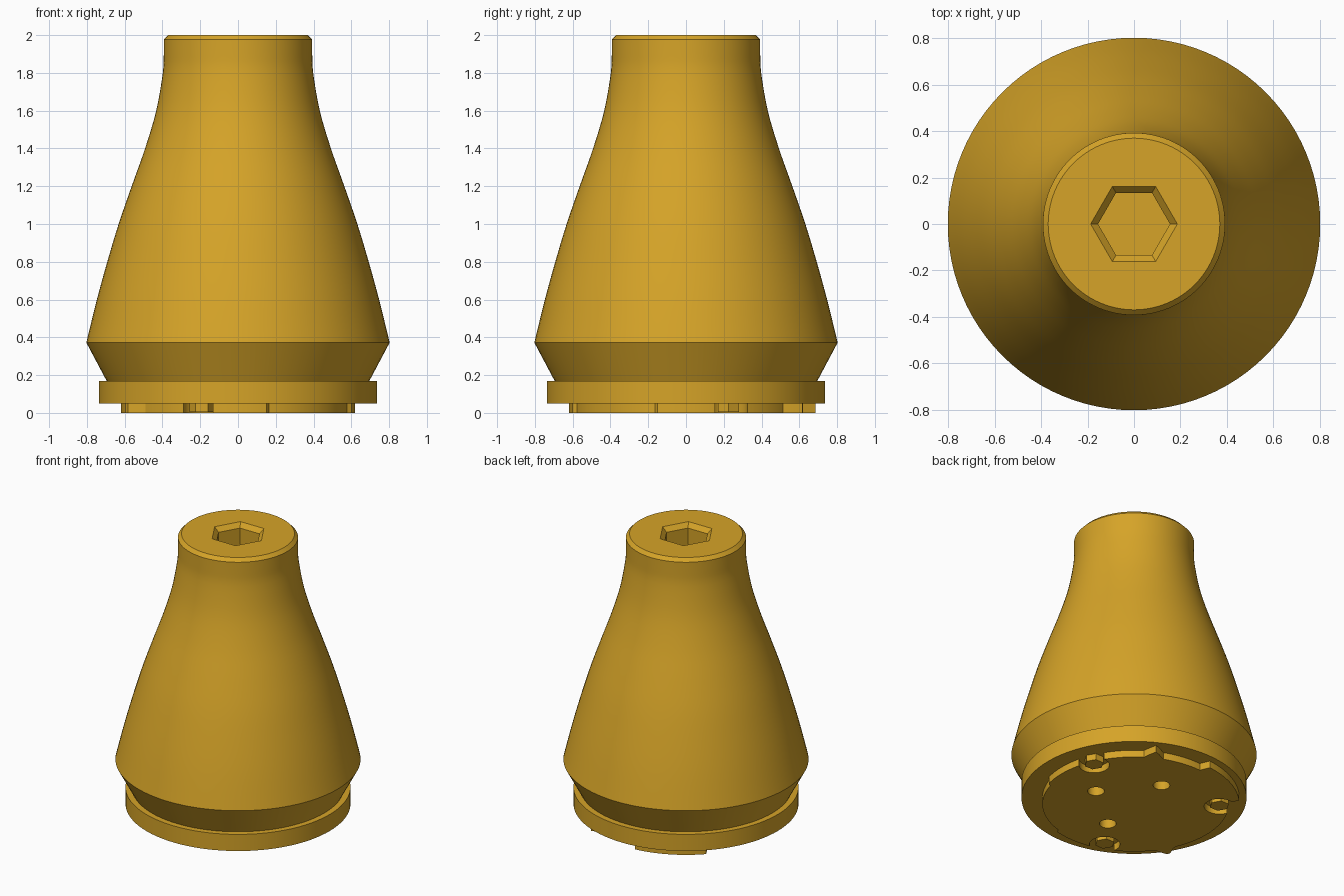
import bpy, bmesh, math

if "Cube" in bpy.data.objects:
    bpy.data.objects.remove(bpy.data.objects["Cube"])

brass = bpy.data.materials.new("brass")
brass.diffuse_color = (0.67, 0.37, 0.021, 1)
brass.use_nodes = True
brass.node_tree.nodes["Principled BSDF"].inputs["Base Color"].default_value = brass.diffuse_color


def finish(name, bm):
    bmesh.ops.recalc_face_normals(bm, faces=bm.faces)
    mesh = bpy.data.meshes.new(name)
    bm.to_mesh(mesh)
    bm.free()
    mesh.materials.append(brass)
    ob = bpy.data.objects.new(name, mesh)
    bpy.context.collection.objects.link(ob)
    return ob


def lathe(name, profile, segs, x=0, y=0):
    """Closed solid of revolution from (radius, z) rings."""
    bm = bmesh.new()
    rings = [[bm.verts.new((x + r * math.cos(2 * math.pi * i / segs),
                            y + r * math.sin(2 * math.pi * i / segs), z))
              for i in range(segs)] for r, z in profile]
    for a, b in zip(rings, rings[1:]):
        for i in range(segs):
            j = (i + 1) % segs
            bm.faces.new((a[i], a[j], b[j], b[i]))
    bm.faces.new(rings[0][::-1])
    bm.faces.new(rings[-1])
    return finish(name, bm)


def select(ob):
    bpy.ops.object.select_all(action='DESELECT')
    ob.select_set(True)
    bpy.context.view_layer.objects.active = ob


def cut(ob, cutters):
    for c in cutters:
        m = ob.modifiers.new("cut", 'BOOLEAN')
        m.operation, m.solver, m.object = 'DIFFERENCE', 'EXACT', c
        select(ob)
        bpy.ops.object.modifier_apply(modifier=m.name)


def smooth(ob):
    select(ob)
    bpy.ops.object.shade_smooth_by_angle(angle=math.radians(25))


def spline(points, steps=4):
    """Catmull-Rom samples through the points."""
    p = [points[0]] + points + [points[-1]]
    out = []
    for k in range(1, len(p) - 2):
        for s in range(steps):
            t = s / steps
            out.append(tuple(0.5 * (2 * b + (c - a) * t + (2 * a - 5 * b + 4 * c - d) * t * t
                                    + (3 * b - a - 3 * c + d) * t ** 3)
                             for a, b, c, d in zip(*p[k - 1:k + 3])))
    return out + [points[-1]]


# Bell-shaped body with a chamfered top
flank = spline([(0.803, 0.372), (0.747, 0.6), (0.692, 0.8), (0.632, 1.0), (0.563, 1.2),
                (0.492, 1.4), (0.433, 1.6), (0.398, 1.8), (0.393, 1.9)])
body = lathe("body", [(0.693, 0.165)] + flank + [(0.393, 1.976), (0.37, 2.0)], 96)

# Hexagonal socket with a bevelled mouth
socket = lathe("socket_cutter", [(0.155, 1.75), (0.155, 1.968), (0.208, 2.021)], 6)
cut(body, [socket])
smooth(body)

# Base disc
disc = lathe("base_disc", [(0.737, 0.05), (0.737, 0.17)], 96)

# Foot plate outline: round, with a wide lobe, pointed lugs and nut recesses
nuts = [(0.575, 23), (0.56, 143), (0.56, 250)]


def outline(deg):
    r = 0.62
    if 95 < deg < 137:
        r = 0.69
    if 285 < deg < 345:
        r = 0.60
    for lug in (62, 211):
        r += max(0, 0.08 * (1 - abs(deg - lug) / 6))
    return r


bm = bmesh.new()
ring = [bm.verts.new((outline(d) * math.cos(math.radians(d)),
                      outline(d) * math.sin(math.radians(d)), 0)) for d in range(0, 360, 2)]
bottom = bm.faces.new(ring)
top = bmesh.ops.extrude_face_region(bm, geom=[bottom])
for v in top["geom"]:
    if isinstance(v, bmesh.types.BMVert):
        v.co.z = 0.055
foot = finish("foot_plate", bm)

# Round recesses around the nuts, and three pin holes
recesses, spots = [], []
for r, deg in nuts:
    x, y = r * math.cos(math.radians(deg)), r * math.sin(math.radians(deg))
    spots.append((x, y))
    recesses.append(lathe("recess_cutter", [(0.1, -0.02), (0.1, 0.08)], 32, x, y))
holes = [lathe("hole_cutter", [(0.055, -0.02), (0.055, 0.12)], 24, x, y)
         for x, y in ((0.30, -0.03), (0.02, 0.304), (-0.033, -0.307))]
cut(foot, recesses + holes)
cut(disc, holes)
smooth(foot)
smooth(disc)

# Hexagonal nuts
for x, y in spots:
    lathe("nut", [(0.065, 0.005), (0.065, 0.055)], 6, x, y)

for c in [socket] + recesses + holes:
    bpy.data.objects.remove(c)
